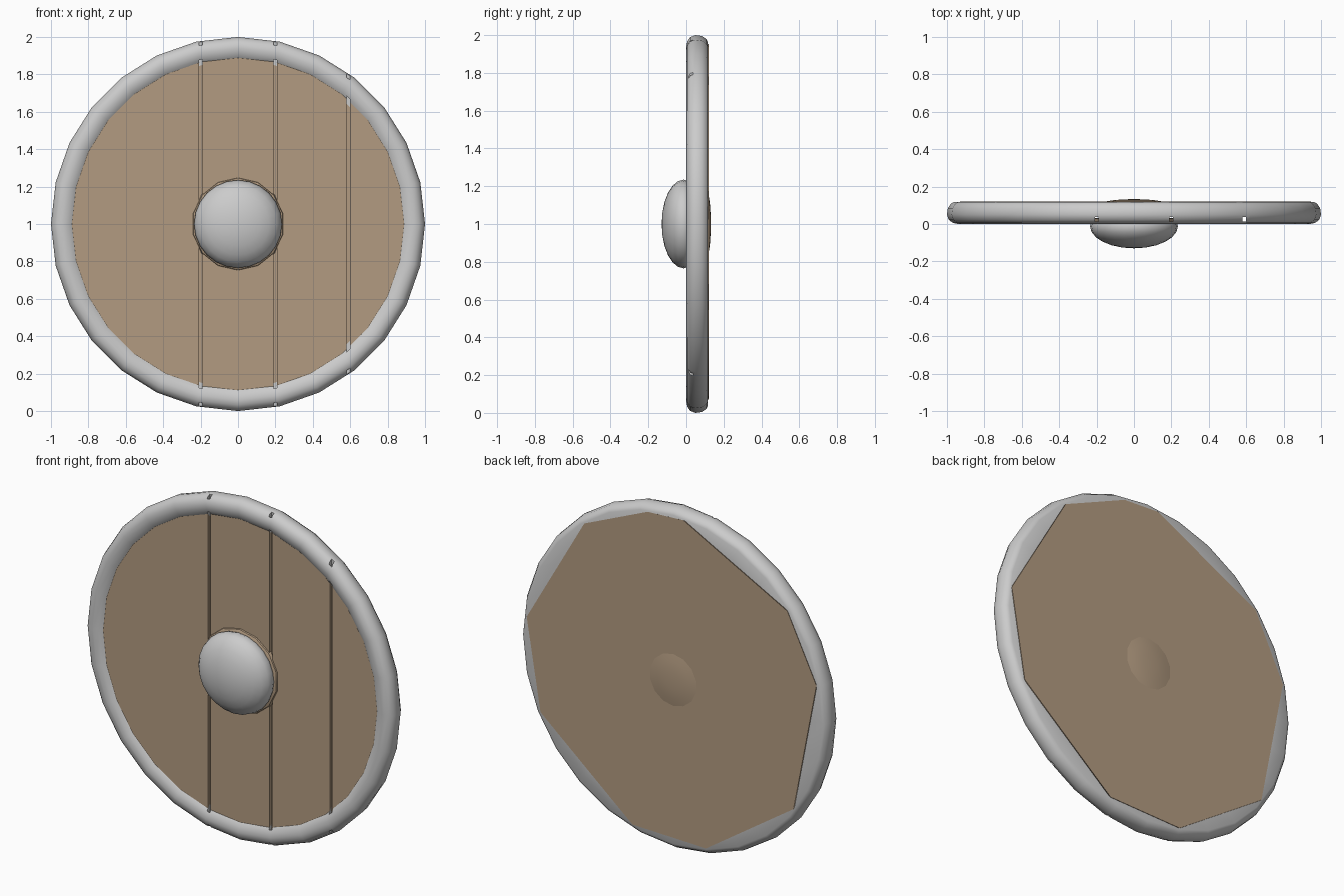
import bpy, bmesh, math

if "Cube" in bpy.data.objects:
    bpy.data.objects.remove(bpy.data.objects["Cube"])

wood = bpy.data.materials.new("wood")
wood.diffuse_color = (0.45, 0.33, 0.22, 1)
wood.use_nodes = True
wood.node_tree.nodes["Principled BSDF"].inputs["Base Color"].default_value = wood.diffuse_color


def finish(name, bm, mat=None):
    bmesh.ops.remove_doubles(bm, verts=bm.verts, dist=0.0001)
    bmesh.ops.recalc_face_normals(bm, faces=bm.faces)
    mesh = bpy.data.meshes.new(name)
    bm.to_mesh(mesh)
    bm.free()
    if mat:
        mesh.materials.append(mat)
    ob = bpy.data.objects.new(name, mesh)
    bpy.context.collection.objects.link(ob)
    return ob


def on_face(r, y, deg):
    a = math.radians(deg)
    return (r * math.cos(a), y, 1 + r * math.sin(a))


def lathe(name, profile, sides, mat=None):
    """Revolve a closed (radius, y) profile about the shield axis."""
    bm = bmesh.new()
    rings = [[bm.verts.new(on_face(r, y, 90 + 360 * i / sides)) for r, y in profile]
             for i in range(sides)]
    n = len(profile)
    for i in range(sides):
        a, b = rings[i], rings[(i + 1) % sides]
        for j in range(n):
            k = (j + 1) % n
            if profile[j][0] + profile[k][0] > 0:
                bm.faces.new((a[j], a[k], b[k], b[j]))
    return finish(name, bm, mat)


def activate(ob):
    bpy.ops.object.select_all(action='DESELECT')
    ob.select_set(True)
    bpy.context.view_layer.objects.active = ob


# Metal rim
rim = lathe("rim", [(0.885, 0.022), (0.91, 0.008), (0.94, 0.0), (0.968, 0.006),
                    (0.99, 0.022), (1.0, 0.05), (0.995, 0.085), (0.98, 0.108),
                    (0.963, 0.117), (0.85, 0.117), (0.85, 0.06)], 28)

# Wooden board: round front, coarse ten-sided back
bm = bmesh.new()
for i in range(28):
    bm.verts.new(on_face(0.9, 0.02, 90 + 360 * i / 28))
for deg in (7, 53, 80, 94, 141, 167, 215, 257, 286, 334):
    bm.verts.new(on_face(0.955, 0.121, deg))
bmesh.ops.convex_hull(bm, input=bm.verts)
board = finish("board", bm, wood)

# Plank grooves, which also pass through the rim
bm = bmesh.new()
for x in (-0.2, 0.2, 0.59):
    geo = bmesh.ops.create_cube(bm, size=1)
    bmesh.ops.scale(bm, vec=(0.018, 0.024, 2.4), verts=geo["verts"])
    bmesh.ops.translate(bm, vec=(x, 0.025, 1), verts=geo["verts"])
cutter = finish("groove_cutter", bm)
cutter.hide_render = True
for ob in (rim, board):
    mod = ob.modifiers.new("grooves", 'BOOLEAN')
    mod.object = cutter
    mod.operation = 'DIFFERENCE'
    mod.solver = 'EXACT'
    activate(ob)
    bpy.ops.object.modifier_apply(modifier=mod.name)
bpy.data.objects.remove(cutter)

# Wooden collar around the boss and slight swelling on the back
collar = lathe("boss_collar", [(0, 0.04), (0.25, 0.03), (0.245, 0.012), (0.22, 0.0), (0, 0.0)], 14, wood)
swell = lathe("back_swelling", [(0, 0.1), (0.17, 0.118), (0.11, 0.128), (0.05, 0.132), (0, 0.133)], 14, wood)

# Metal boss
dome = [(0.235 * math.cos(math.radians(a)), -0.012 - 0.118 * math.sin(math.radians(a)))
        for a in range(0, 90, 15)]
boss = lathe("boss", [(0, 0.03), (0.205, 0.03), (0.228, 0.008)] + dome + [(0, -0.13)], 24)

for ob in (rim, board, collar, swell, boss):
    activate(ob)
    bpy.ops.object.shade_smooth_by_angle(angle=math.radians(40))
